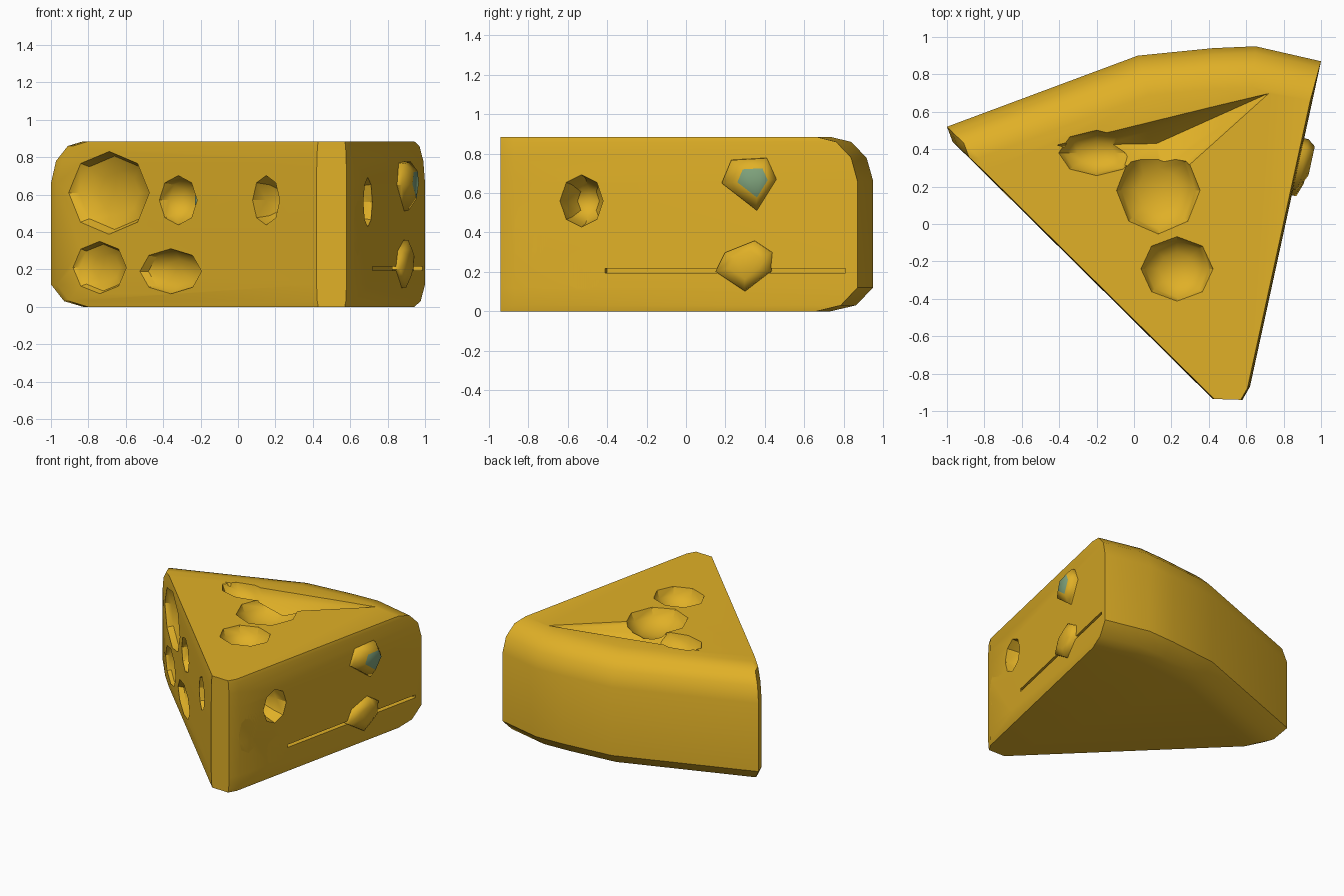
import bpy, bmesh, math
from mathutils import Vector, Matrix

if "Cube" in bpy.data.objects:
    bpy.data.objects.remove(bpy.data.objects["Cube"])


def material(name, rgb):
    m = bpy.data.materials.new(name)
    m.diffuse_color = (*rgb, 1)
    m.use_nodes = True
    m.node_tree.nodes["Principled BSDF"].inputs["Base Color"].default_value = m.diffuse_color
    return m


yellow = material("cheese yellow", (0.745, 0.434, 0.02))
teal = material("mould green", (0.21, 0.36, 0.2))


def add_object(name, bm, mats=(yellow,)):
    bmesh.ops.recalc_face_normals(bm, faces=bm.faces)
    me = bpy.data.meshes.new(name)
    bm.to_mesh(me)
    bm.free()
    for m in mats:
        me.materials.append(m)
    ob = bpy.data.objects.new(name, me)
    bpy.context.collection.objects.link(ob)
    return ob


def smooth(ob, deg):
    bpy.ops.object.select_all(action='DESELECT')
    ob.select_set(True)
    bpy.context.view_layer.objects.active = ob
    bpy.ops.object.shade_smooth_by_angle(angle=math.radians(deg))


# wedge: outline scaled towards the tip at each height gives a rounded rind
outline = [(-1, .52), (-.97, .44), (.42, -.935), (.58, -.94), (.62, -.87),
           (1, .87), (.65, .95), (.42, .94), (.02, .90)]
profile = [(0, .885), (.03, .953), (.12, 1), (.66, 1), (.78, .982), (.86, .94), (.885, .885)]
tip = Vector((.5, -.94))
bm = bmesh.new()
rings = []
for z, s in profile:
    rings.append([bm.verts.new((*(tip + (Vector(p) - tip) * s), z)) for p in outline])
n = len(outline)
for a, b in zip(rings, rings[1:]):
    for i in range(n):
        j = (i + 1) % n
        bm.faces.new((a[i], a[j], b[j], b[i]))
bm.faces.new(rings[0])
bm.faces.new(rings[-1])
bmesh.ops.triangulate(bm, faces=bm.faces)
wedge = add_object("cheese_wedge", bm)

# frames for the three cut faces: tangent, up, normal
LEFT = (Vector((.711, -.703, 0)), Vector((0, 0, 1)), Vector((-.703, -.711, 0)))
RIGHT = (Vector((.213, .977, 0)), Vector((0, 0, 1)), Vector((.977, -.213, 0)))
TOP = (Vector((1, 0, 0)), Vector((0, 1, 0)), Vector((0, 0, 1)))


def on_left(x, z):
    return Vector((x, .44 - .99 * (x + .97), z))


def on_right(y, z):
    return Vector((.62 + .218 * (y + .87), y, z))


def frame(origin, axes):
    m = Matrix((axes[0], axes[1], axes[2])).transposed().to_4x4()
    m.translation = origin
    return m


# low-poly craters: origin, face, half width, half height, depth
holes = [
    (Vector((.13, .18, .885)), TOP, .22, .23, .13),
    (Vector((.23, -.24, .885)), TOP, .19, .17, .13),
    (Vector((-.2, .38, .885)), TOP, .2, .12, .12),
    (on_left(-.69, .61), LEFT, .30, .22, .10),
    (on_left(-.32, .57), LEFT, .14, .13, .13),
    (on_left(.15, .57), LEFT, .10, .13, .2),
    (on_left(-.36, .19), LEFT, .23, .12, .09),
    (on_left(-.74, .21), LEFT, .2, .14, .07),
    (on_right(-.53, .56), RIGHT, .11, .13, .2),
    (on_right(-.52, .21), RIGHT, .10, .11, .10),
    (on_right(-.78, .42), RIGHT, .10, .15, .06),
]
cutters = []
for org, axes, w, h, d in holes:
    bm = bmesh.new()
    bmesh.ops.create_uvsphere(bm, u_segments=8, v_segments=6, radius=1)
    bm.transform(frame(org + axes[2] * .007, axes) @ Matrix.Diagonal((w * 1.03, h * 1.03, d, 1)))
    cutters.append(add_object("crater_cutter", bm))

# sunken pocket behind the top craters
bm = bmesh.new()
up = [bm.verts.new(p) for p in [(-.45, .43, .93), (.78, .72, .93), (.22, .22, .93)]]
low = [bm.verts.new(p) for p in [(-.4, .42, .87), (.70, .69, .87), (.2, .24, .87), (.12, .43, .74)]]
for i in range(3):
    j = (i + 1) % 3
    bm.faces.new((up[i], up[j], low[j], low[i]))
    bm.faces.new((low[i], low[j], low[3]))
bm.faces.new(up)
cutters.append(add_object("pocket_cutter", bm))

# thin crack along the right face
bm = bmesh.new()
bmesh.ops.create_cube(bm, size=1)
bm.transform(frame(on_right(.2, .205), RIGHT) @ Matrix.Diagonal((1.25, .022, .1, 1)))
cutters.append(add_object("crack_cutter", bm))

for c in cutters:
    c.hide_render = True
    mod = wedge.modifiers.new("cut", 'BOOLEAN')
    mod.operation = 'DIFFERENCE'
    mod.solver = 'MANIFOLD'
    mod.object = c
bpy.context.view_layer.update()
cut = bpy.data.meshes.new_from_object(wedge.evaluated_get(bpy.context.evaluated_depsgraph_get()))
wedge.modifiers.clear()
wedge.data = cut
for c in cutters:
    bpy.data.objects.remove(c)
smooth(wedge, 35)


# faceted lumps on the right face: rim, raised shoulder, cap
def lump(name, points, centre, height, cap_index):
    bm = bmesh.new()
    c = Vector(centre)
    rows = []
    for s, h in ((1, -.02), (.97, .025), (.55, height)):
        rows.append([bm.verts.new(on_right(*(c + (Vector(p) - c) * s)) + RIGHT[2] * h)
                     for p in points])
    k = len(points)
    for a, b in zip(rows, rows[1:]):
        for i in range(k):
            j = (i + 1) % k
            bm.faces.new((a[i], a[j], b[j], b[i]))
    bm.faces.new(rows[0])
    bm.faces.new(rows[-1]).material_index = cap_index
    smooth(add_object(name, bm, (yellow, teal)), 70)


lump("mould_lump", [(.18, .65), (.23, .77), (.41, .78), (.46, .67), (.36, .51)], (.39, .66), .065, 1)
lump("rind_lump", [(.15, .2), (.2, .3), (.35, .36), (.44, .3), (.43, .2), (.3, .1)], (.32, .24), .05, 0)

# small mould speck inside a left crater
bm = bmesh.new()
bmesh.ops.create_icosphere(bm, subdivisions=1, radius=1)
bm.transform(frame(on_left(-.26, .57) - LEFT[2] * .09, LEFT) @ Matrix.Diagonal((.05, .05, .02, 1)))
smooth(add_object("mould_speck", bm, (teal,)), 40)
